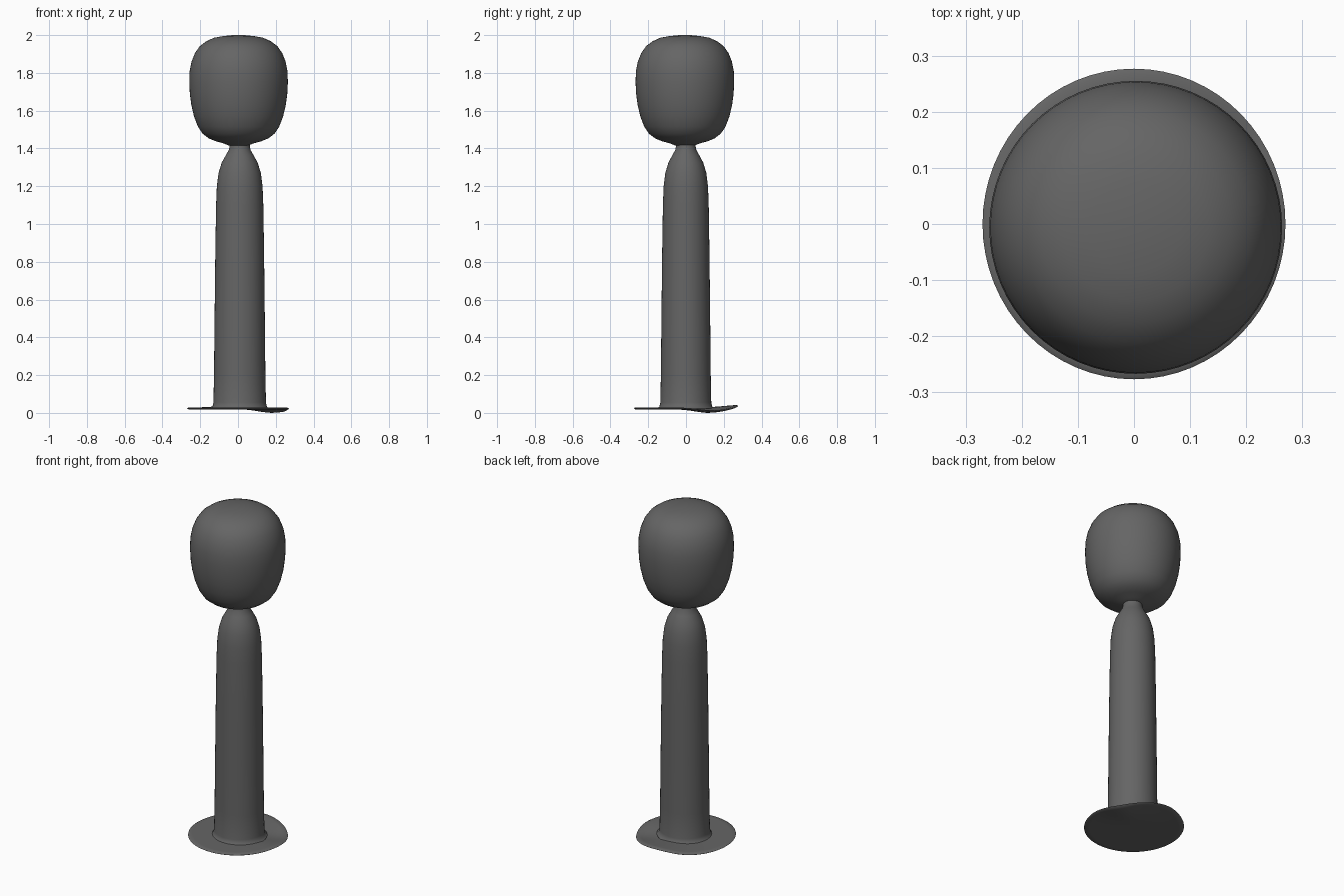
import bpy, bmesh, math

if "Cube" in bpy.data.objects:
    bpy.data.objects.remove(bpy.data.objects["Cube"])

SEG = 64

# Dark grey finish shared by all parts
dark = bpy.data.materials.new("dark_grey")
dark.diffuse_color = (0.13, 0.13, 0.13, 1.0)
dark.use_nodes = True
dark.node_tree.nodes["Principled BSDF"].inputs["Base Color"].default_value = dark.diffuse_color


def finish(name, bm):
    bmesh.ops.recalc_face_normals(bm, faces=bm.faces)
    mesh = bpy.data.meshes.new(name)
    bm.to_mesh(mesh)
    bm.free()
    mesh.materials.append(dark)
    obj = bpy.data.objects.new(name, mesh)
    bpy.context.collection.objects.link(obj)
    bpy.ops.object.select_all(action='DESELECT')
    obj.select_set(True)
    bpy.context.view_layer.objects.active = obj
    bpy.ops.object.shade_smooth_by_angle(angle=math.radians(60))
    return obj


def lathe(profile, cx=0.0, cy=0.0, sy=1.0):
    """Spin (radius, z) points into a solid of revolution."""
    bm = bmesh.new()
    rings = []
    for r, z in profile:
        rings.append([bm.verts.new((cx + r * math.cos(a), cy + sy * r * math.sin(a), z))
                      for a in (2 * math.pi * i / SEG for i in range(SEG))])
    for lo, hi in zip(rings, rings[1:]):
        for i in range(SEG):
            j = (i + 1) % SEG
            bm.faces.new((lo[i], lo[j], hi[j], hi[i]))
    bm.faces.new(rings[0][::-1])
    bm.faces.new(rings[-1])
    return bm


def bump(x, y, cx, cy, w):
    return math.exp(-((x - cx) ** 2 + (y - cy) ** 2) / w ** 2)


# Rounded head, flaring out from the neck
finish("head", lathe([
    (0.05, 1.415), (0.08, 1.427), (0.12, 1.438), (0.157, 1.453), (0.19, 1.478),
    (0.215, 1.515), (0.236, 1.57), (0.25, 1.63), (0.258, 1.69), (0.261, 1.75),
    (0.259, 1.81), (0.249, 1.86), (0.231, 1.905), (0.205, 1.942), (0.17, 1.968),
    (0.13, 1.986), (0.08, 1.995), (0.03, 2.0)], 0.003, -0.006))

# Tapered post with narrow neck, flared slightly into the base
finish("post", lathe([
    (0.155, 0.024), (0.144, 0.033), (0.139, 0.055), (0.136, 0.2), (0.133, 0.5),
    (0.129, 0.85), (0.125, 1.1), (0.121, 1.2), (0.112, 1.27), (0.095, 1.325),
    (0.073, 1.365), (0.057, 1.393), (0.054, 1.41), (0.05, 1.45)],
    0.009, -0.001, 0.97))

# Thin, slightly warped base disc
radii = (0.03, 0.08, 0.13, 0.17, 0.21, 0.24, 0.262)
outline = [(r, 0.019) for r in radii] + [(0.27, 0.024)] + [(r, 0.029) for r in radii[::-1]]
base = lathe(outline, 0.0, 0.0, 1.025)
for v in base.verts:
    x, y = v.co.x, v.co.y
    v.co.z += (-0.019 * bump(x, y, 0.18, 0.12, 0.10)
               + 0.013 * bump(x, y, -0.02, 0.29, 0.12))
finish("base_disc", base)
